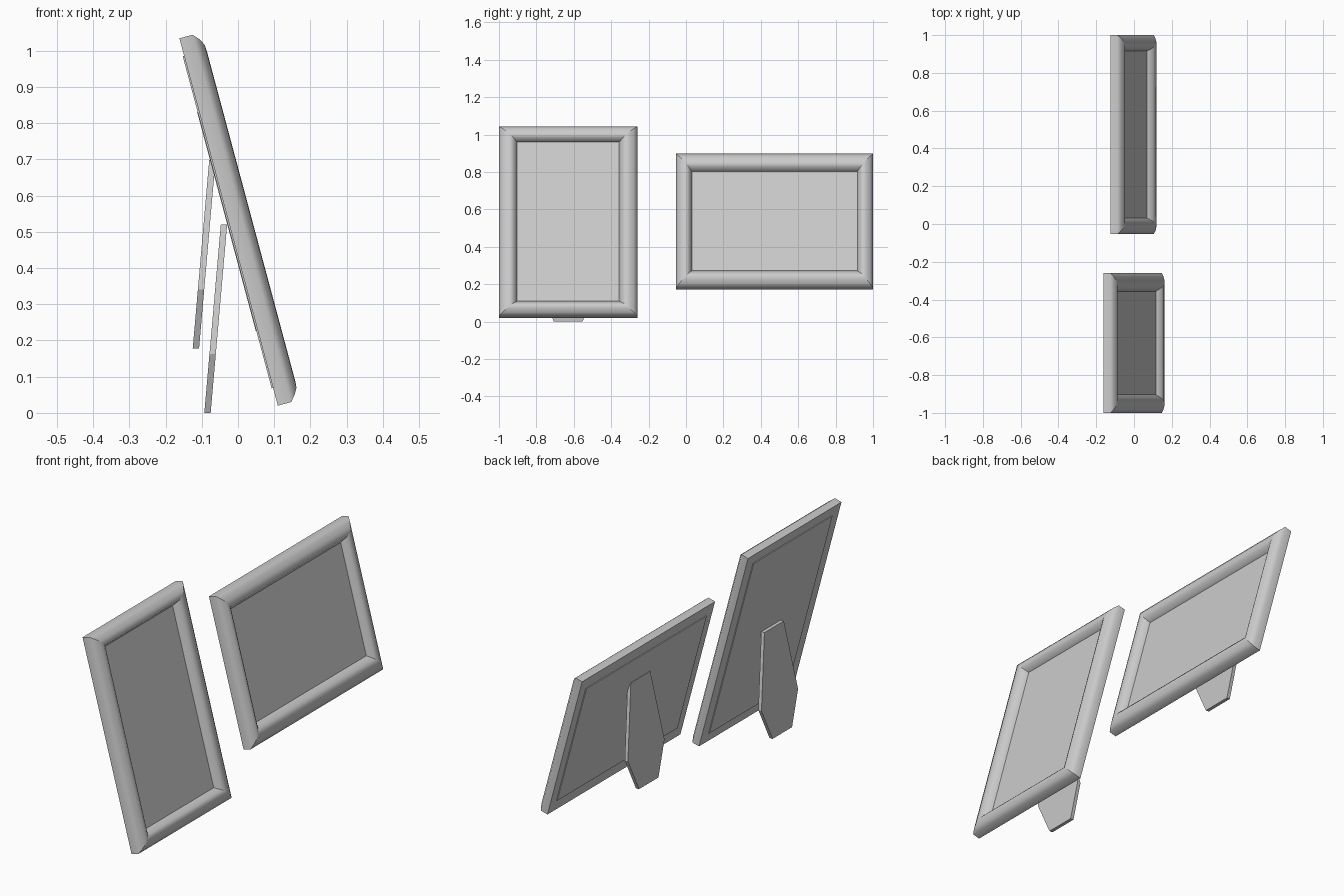
import bpy, bmesh, math
from mathutils import Matrix, Vector

if "Cube" in bpy.data.objects:
    bpy.data.objects.remove(bpy.data.objects["Cube"])

TILT = math.radians(15)
# moulding cross-section: (inset from outer edge, height from the back plane)
PROFILE = [(0, 0), (0, .038), (.02, .053), (.04, .0625), (.06, .064),
           (.076, .056), (.097, .028), (.097, .0), ]


def finish(name, bm, matrix, sharp_angle, mitres=()):
    bmesh.ops.recalc_face_normals(bm, faces=bm.faces[:])
    for f in bm.faces:
        f.smooth = True
    for e in bm.edges:
        if e in mitres or e.calc_face_angle(0) > sharp_angle:
            e.smooth = False
    mesh = bpy.data.meshes.new(name)
    bm.to_mesh(mesh)
    bm.free()
    ob = bpy.data.objects.new(name, mesh)
    ob.matrix_world = matrix
    bpy.context.collection.objects.link(ob)
    return ob


def rectangle(bm, w, h, ix, iy, z):
    a, b, c = w / 2 - ix, iy, h - iy
    return [bm.verts.new(p) for p in ((-a, b, z), (a, b, z), (a, c, z), (-a, c, z))]


def bridge(bm, r1, r2):
    n = len(r1)
    for i in range(n):
        j = (i + 1) % n
        bm.faces.new((r1[i], r1[j], r2[j], r2[i]))


def picture_frame(prefix, x, y, z, w, h, sx, sy, leg_x, leg_z):
    # local axes: width along y, height leaning back, depth facing +x
    s, c = math.sin(TILT), math.cos(TILT)
    m = Matrix(((0, -s, c, x), (1, 0, 0, y), (0, c, s, z), (0, 0, 0, 1)))

    # mitred moulding
    bm = bmesh.new()
    rings = [rectangle(bm, w, h, i * sx, i * sy, d) for i, d in PROFILE]
    mitres = set()
    for r1, r2 in zip(rings, rings[1:] + rings[:1]):
        bridge(bm, r1, r2)
        for a, b in zip(r1, r2):
            mitres.add(bm.edges.get((a, b)))
    finish(prefix + "_frame", bm, m, 1.2, mitres)

    # picture and backing board
    bm = bmesh.new()
    back = rectangle(bm, w, h, .058 * sx, .058 * sy, -.004)
    rim = rectangle(bm, w, h, .058 * sx, .058 * sy, .028)
    bridge(bm, back, rim)
    bm.faces.new(back)
    bm.faces.new(rim)
    finish(prefix + "_picture_board", bm, m, .5)

    # rear support leg: narrow top, wide lower part, tapered foot
    bm = bmesh.new()
    outline = [(-.077, .523), (-.145, .165), (-.077, .003),
               (.077, .003), (.145, .165), (.077, .523)]
    slope = .0455 / .52
    sides = [[bm.verts.new((x0 + (v - .003) * slope, u, v)) for u, v in outline]
             for x0 in (-.093, -.0755)]
    bridge(bm, *sides)
    for side in sides:
        bm.faces.new(side)
    finish(prefix + "_support_leg", bm,
           Matrix.Translation((leg_x, y, leg_z)), .5)


picture_frame("portrait", .11, -.63, .02, .74, 1.05, 1, .87, 0, -.003)
picture_frame("landscape", .068, .4735, .171, 1.053, .742, .87, 1, -.032, .175)
